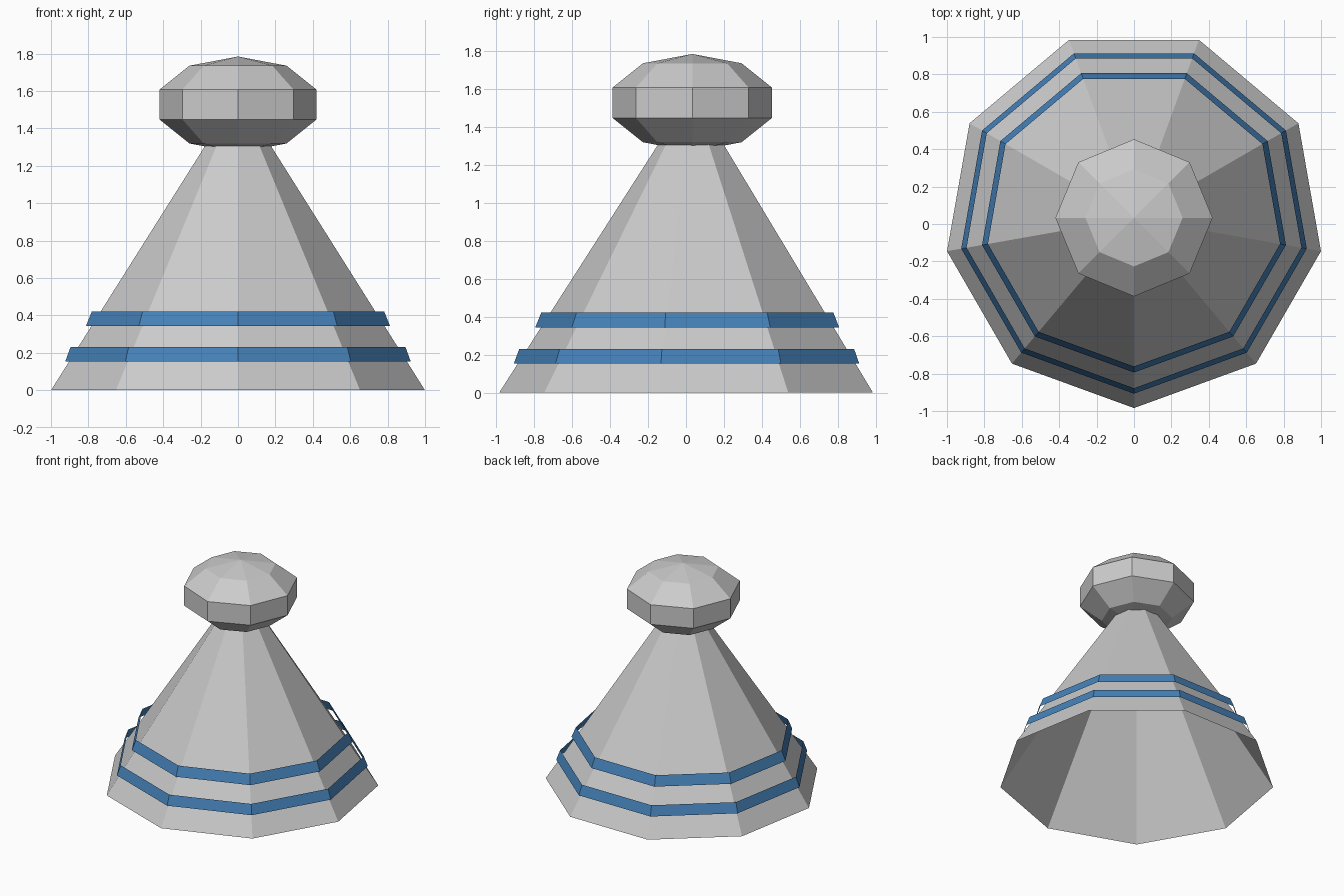
import bpy
from math import radians

if "Cube" in bpy.data.objects:
    bpy.data.objects.remove(bpy.data.objects["Cube"])

CY = 0.031      # nine-sided shapes sit slightly back so the bounds are centred
SIDES = 9


def cone_shell(name, r_low, r_high, z_low, z_high):
    """Open nine-sided shell with one corner facing the front."""
    bpy.ops.mesh.primitive_cone_add(
        vertices=SIDES, radius1=r_low, radius2=r_high, depth=z_high - z_low,
        end_fill_type='NOTHING', location=(0, CY, (z_low + z_high) / 2),
        rotation=(0, 0, radians(180)))
    ob = bpy.context.object
    ob.name = name
    return ob


# Hollow body, its point hidden inside the knob
cone_shell("cone_body", 1.015, 0.0, 0.0, 1.585)

# Rounded faceted knob
bpy.ops.mesh.primitive_uv_sphere_add(segments=8, ring_count=5, radius=1,
                                     location=(0, CY + 0.002, 1.527))
knob = bpy.context.object
knob.name = "top_knob"
knob.scale = (0.442, 0.442, 0.257)

# Two blue stripes floating just off the body
blue = bpy.data.materials.new("stripe_blue")
blue.diffuse_color = (0.06, 0.22, 0.48, 1)
blue.use_nodes = True
blue.node_tree.nodes["Principled BSDF"].inputs["Base Color"].default_value = blue.diffuse_color
for name, r_low, r_high, z_low, z_high in (
        ("lower_stripe", 0.938, 0.909, 0.153, 0.231),
        ("upper_stripe", 0.825, 0.793, 0.344, 0.422)):
    cone_shell(name, r_low, r_high, z_low, z_high).data.materials.append(blue)
